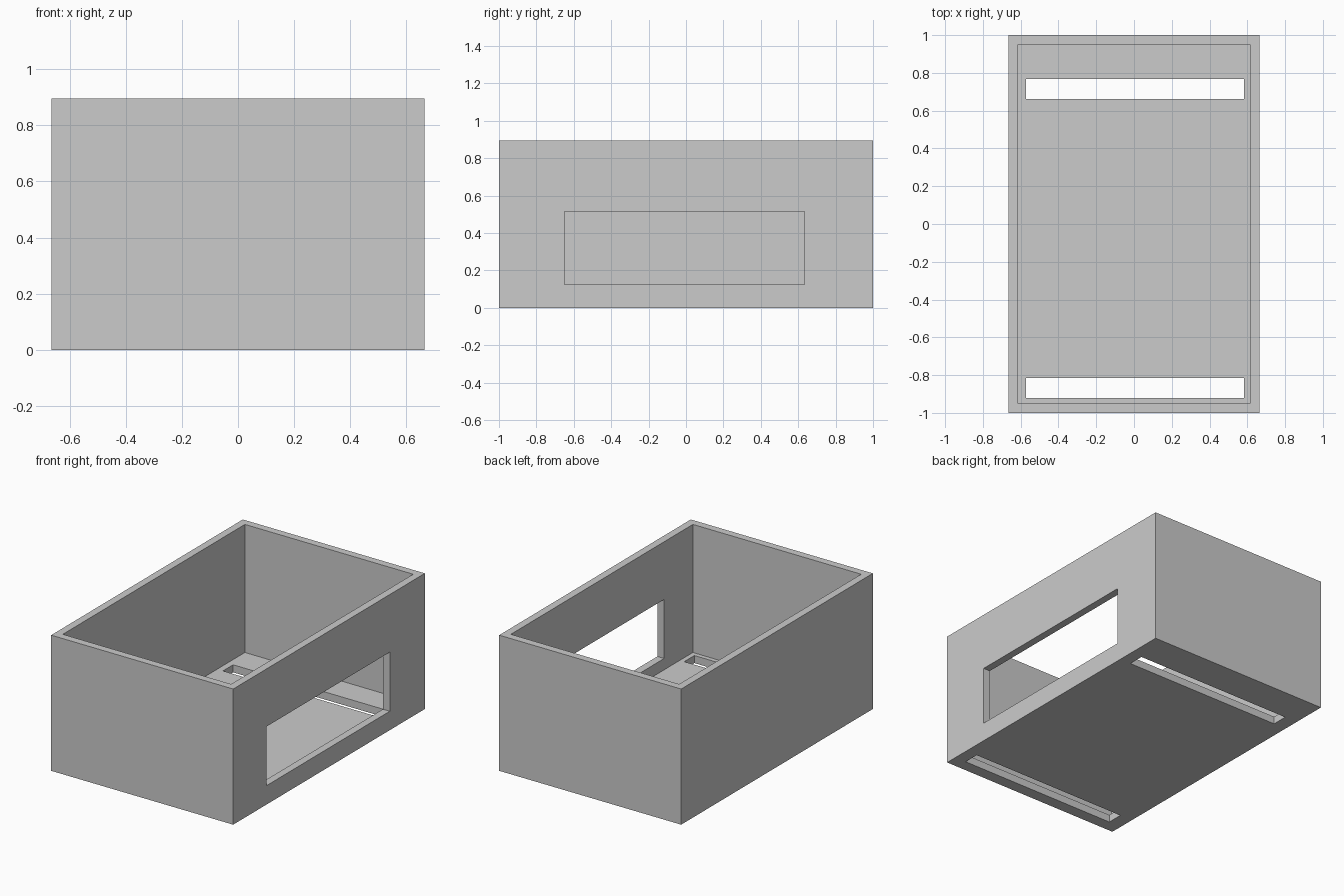
import bpy
from mathutils import Vector

default_cube = bpy.data.objects.get("Cube")
if default_cube:
    bpy.data.objects.remove(default_cube, do_unlink=True)

HALF_X, HALF_Y, HEIGHT = 0.665, 1.0, 0.896
WALL = 0.05
OVER = 0.1  # how far cutters reach past the shell

grey = bpy.data.materials.new("plain_grey")
grey.use_nodes = True
colour = (0.6, 0.6, 0.6, 1)
grey.diffuse_color = colour
grey.node_tree.nodes["Principled BSDF"].inputs["Base Color"].default_value = colour


def box(name, low, high):
    """Axis-aligned box between two corners."""
    low, high = Vector(low), Vector(high)
    bpy.ops.mesh.primitive_cube_add(size=1, location=(low + high) / 2)
    obj = bpy.context.object
    obj.name = name
    obj.scale = high - low
    bpy.ops.object.transform_apply(location=True, rotation=False, scale=True)
    obj.data.materials.append(grey)
    return obj


def cut(target, cutter):
    """Subtract the cutter and discard it."""
    mod = target.modifiers.new(cutter.name, "BOOLEAN")
    mod.operation = "DIFFERENCE"
    mod.solver = "EXACT"
    mod.object = cutter
    cutter.hide_render = True
    bpy.ops.object.select_all(action="DESELECT")
    bpy.context.view_layer.objects.active = target
    target.select_set(True)
    bpy.ops.object.modifier_apply(modifier=mod.name)
    bpy.data.objects.remove(cutter, do_unlink=True)


# Outer body
shell = box("open_box", (-HALF_X, -HALF_Y, 0), (HALF_X, HALF_Y, HEIGHT))

# Open cavity
cut(shell, box("cavity", (WALL - HALF_X, WALL - HALF_Y, WALL),
               (HALF_X - WALL, HALF_Y - WALL, HEIGHT + OVER)))

# Window in the left (+x) wall
cut(shell, box("window", (HALF_X - WALL - OVER, -0.65, 0.125),
               (HALF_X + OVER, 0.634, 0.515)))

# Floor slots, front and back
for y_low, y_high in ((-0.92, -0.814), (0.661, 0.767)):
    cut(shell, box("floor_slot", (-0.573, y_low, -OVER),
                   (0.583, y_high, WALL + OVER)))
